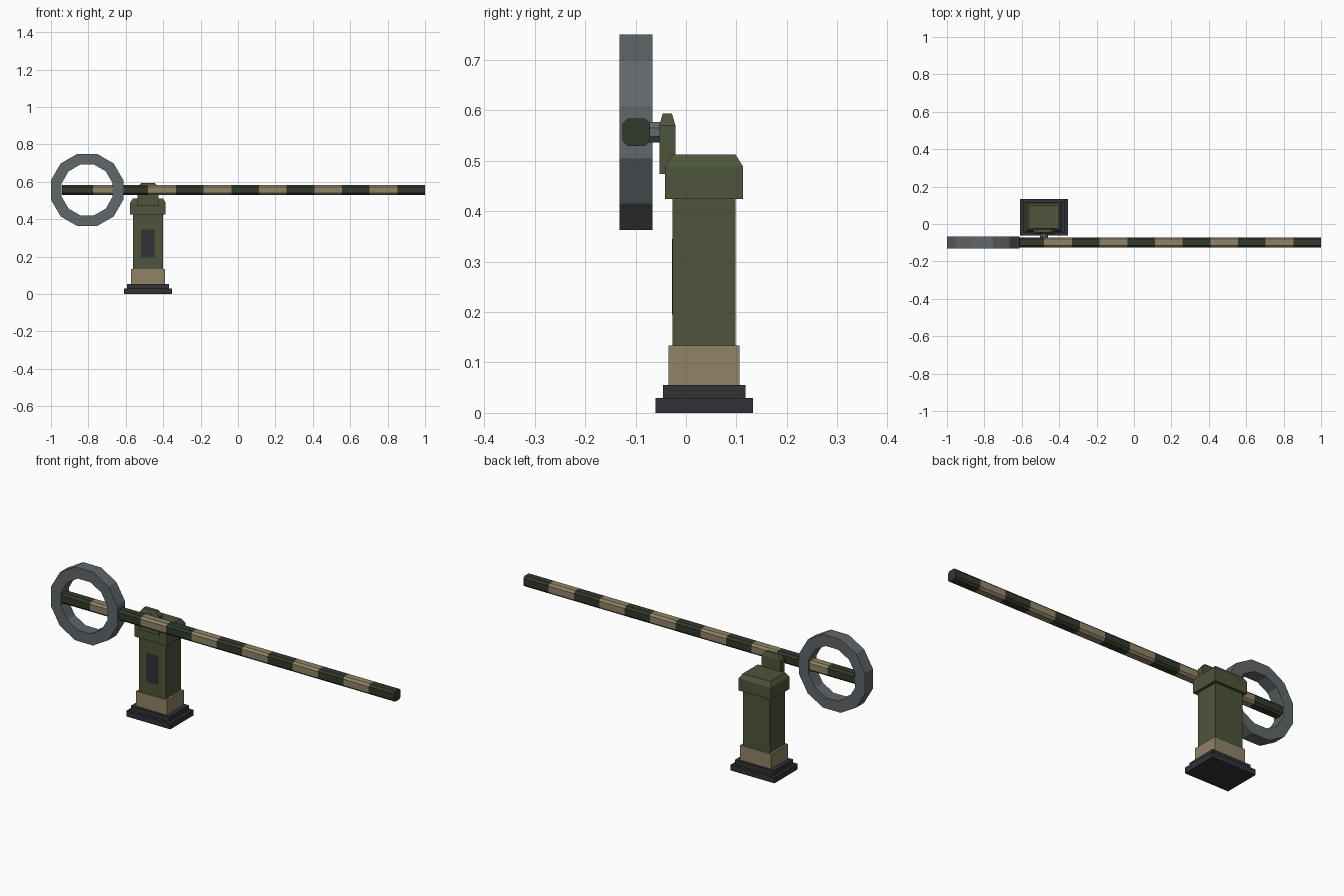
import bpy, bmesh, math
from mathutils import Matrix

if "Cube" in bpy.data.objects:
    bpy.data.objects.remove(bpy.data.objects["Cube"])

def material(name, r, g, b):
    m = bpy.data.materials.new(name)
    m.diffuse_color = (r, g, b, 1)
    m.use_nodes = True
    m.node_tree.nodes["Principled BSDF"].inputs["Base Color"].default_value = m.diffuse_color
    return m

GREEN = material("olive", 0.075, 0.09, 0.043)
DARK = material("dark_green", 0.032, 0.042, 0.024)
TAN = material("tan", 0.28, 0.23, 0.135)
BLACK = material("charcoal", 0.03, 0.032, 0.038)
STEEL = material("steel", 0.12, 0.135, 0.145)

def finish(name, bm, *mats):
    bmesh.ops.recalc_face_normals(bm, faces=bm.faces)
    me = bpy.data.meshes.new(name)
    bm.to_mesh(me)
    bm.free()
    for m in mats:
        me.materials.append(m)
    ob = bpy.data.objects.new(name, me)
    bpy.context.collection.objects.link(ob)
    return ob

def block(name, cx, cy, levels, mat):
    """Stack of rectangles (half_x, half_y, z) joined into one solid."""
    bm = bmesh.new()
    rings = [[bm.verts.new((cx + sx * hx, cy + sy * hy, z))
              for sx, sy in ((-1, -1), (1, -1), (1, 1), (-1, 1))] for hx, hy, z in levels]
    bm.faces.new(rings[0])
    bm.faces.new(rings[-1])
    for a, b in zip(rings, rings[1:]):
        for i in range(4):
            j = (i + 1) % 4
            bm.faces.new((a[i], a[j], b[j], b[i]))
    return finish(name, bm, mat)

PX, PY = -0.4815, 0.036      # post axis
BY, BZ = -0.0985, 0.5565     # boom axis

# Post: stepped foot, tan collar, column, chamfered cap
block("foot_plate", PX, PY, [(.128, .0965, 0), (.128, .0965, .03)], BLACK)
block("foot_step", PX, PY, [(.1125, .0815, .03), (.1125, .0815, .055)], BLACK)
block("collar", PX, PY, [(.09, .0705, .055), (.09, .0705, .134)], TAN)
block("column", PX, PY, [(.0795, .0625, .134), (.0795, .0625, .424)], GREEN)
block("cap", PX, PY, [(.095, .0775, .424), (.095, .0775, .488), (.08, .0625, .512)], GREEN)
block("door_panel", PX, -.025, [(.036, .003, .195), (.036, .003, .345)], BLACK)

# Pivot bracket and its octagonal shaft
block("pivot_bracket", PX, -.037, [(.056, .016, .474), (.056, .016, .570), (.037, .009, .594)], GREEN)
bm = bmesh.new()
bmesh.ops.create_cone(bm, cap_ends=True, segments=8, radius1=.0222, radius2=.0222, depth=.04,
                      matrix=Matrix.Translation((PX, -.066, BZ)) @ Matrix.Rotation(math.pi / 2, 4, 'X')
                      @ Matrix.Rotation(math.pi / 8, 4, 'Z'))
finish("pivot_shaft", bm, STEEL)

# Striped boom: chamfered square section swept through 13 alternating bands
H, C, STEP = .0275, .0105, .148
section = [(H, H - C), (H - C, H), (C - H, H), (-H, H - C), (-H, C - H), (C - H, -H), (H - C, -H), (H, C - H)]
stations = [-.942] + [1 - STEP * i for i in range(12, -1, -1)]
bm = bmesh.new()
loops = [[bm.verts.new((x, BY + y, BZ + z)) for y, z in section] for x in stations]
for k, (a, b) in enumerate(zip(loops, loops[1:])):
    for i in range(8):
        j = (i + 1) % 8
        bm.faces.new((a[i], a[j], b[j], b[i])).material_index = k % 2
bm.faces.new(loops[0])
bm.faces.new(loops[-1])
finish("boom", bm, DARK, TAN)

# Twelve-sided counterweight ring: rectangular section around the boom's short end
RX, N = -.8065, 12
R_OUT, R_IN = .1935 / math.cos(math.pi / N), .136 / math.cos(math.pi / N)
bm = bmesh.new()
loops = []
for k in range(N):
    t = (k + .5) * 2 * math.pi / N
    loops.append([bm.verts.new((RX + r * math.cos(t), y, BZ + r * math.sin(t)))
                  for r, y in ((R_OUT, -.132), (R_OUT, -.066), (R_IN, -.066), (R_IN, -.132))])
for k in range(N):
    a, b = loops[k], loops[(k + 1) % N]
    for i in range(4):
        j = (i + 1) % 4
        bm.faces.new((a[i], a[j], b[j], b[i]))
finish("counterweight_ring", bm, STEEL)
